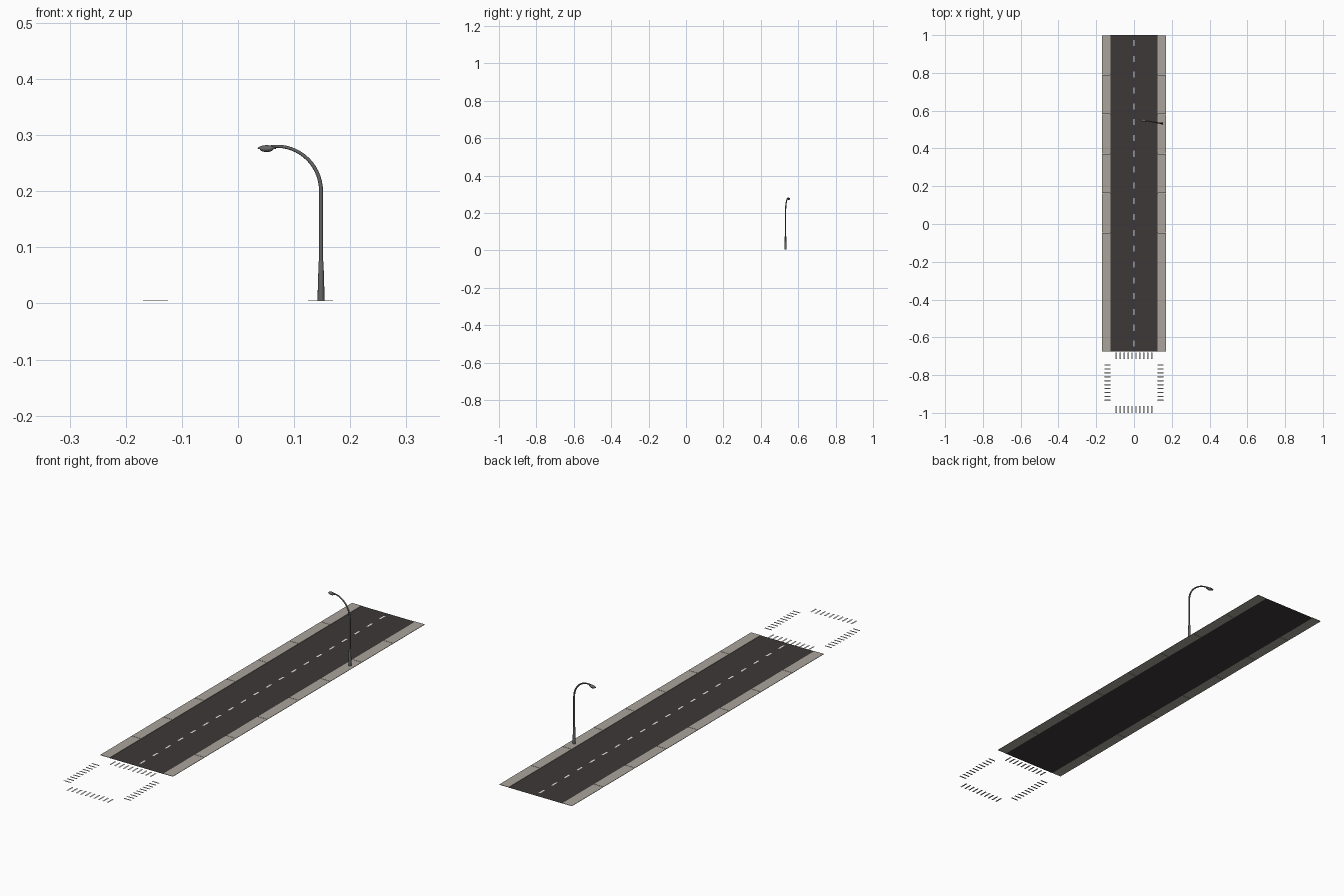
import bpy, bmesh, math
from mathutils import Matrix, Vector

if "Cube" in bpy.data.objects:
    bpy.data.objects.remove(bpy.data.objects["Cube"])


def material(name, rgb):
    m = bpy.data.materials.new(name)
    m.diffuse_color = (*rgb, 1)
    m.use_nodes = True
    m.node_tree.nodes["Principled BSDF"].inputs["Base Color"].default_value = m.diffuse_color
    return m


ASPHALT = material("asphalt", (0.048, 0.040, 0.040))
PAVING = material("paving", (0.40, 0.37, 0.33))
PAINT = material("white paint", (0.80, 0.80, 0.78))
METAL = material("lamp metal", (0.13, 0.125, 0.13))


def finish(name, bm, mat, smooth=False):
    me = bpy.data.meshes.new(name)
    bm.to_mesh(me)
    bm.free()
    me.materials.append(mat)
    ob = bpy.data.objects.new(name, me)
    bpy.context.collection.objects.link(ob)
    if smooth:
        bpy.context.view_layer.objects.active = ob
        ob.select_set(True)
        bpy.ops.object.shade_smooth_by_angle(angle=math.radians(40))
        ob.select_set(False)
    return ob


def plate(bm, x, y, z, w, d):
    """Flat upward-facing rectangle centred at x, y."""
    bmesh.ops.create_grid(bm, x_segments=1, y_segments=1, size=0.5,
                          matrix=Matrix.Translation((x, y, z)) @ Matrix.Diagonal((w, d, 1, 1)))


Y0, Y1 = -0.675, 1.0
LENGTH, MID = Y1 - Y0, (Y0 + Y1) / 2

# Road surface
bm = bmesh.new()
plate(bm, 0, MID, 0.004, 0.252, LENGTH)
finish("road", bm, ASPHALT)

# Dashed centre line
bm = bmesh.new()
step = LENGTH / 20
for i in range(20):
    plate(bm, 0, Y0 + (i + 0.5) * step, 0.0047, 0.007, 0.032)
finish("centre_dashes", bm, PAINT)

# Sidewalks made of long thin slabs
tile = LENGTH / 8
for side, name in ((-1, "left_sidewalk"), (1, "right_sidewalk")):
    bm = bmesh.new()
    for i in range(8):
        bmesh.ops.create_cube(bm, size=1, matrix=Matrix.Translation(
            (side * 0.147, Y0 + (i + 0.5) * tile, 0.0047))
            @ Matrix.Diagonal((0.044, tile - 0.0015, 0.0016, 1)))
    finish(name, bm, PAVING)

# Four zebra crossings around the junction
CY = -0.84
bm = bmesh.new()
for i in range(10):
    t = (i - 4.5) * 0.0208
    for s in (-1, 1):
        plate(bm, t, CY + s * 0.142, 0, 0.007, 0.036)
        plate(bm, s * 0.14, CY + t, 0, 0.033, 0.007)
finish("crosswalk_stripes", bm, PAINT)

# Street lamp: local x runs along the arm, placed on the right sidewalk
PLACE = Matrix.Translation((0.148, 0.532, 0)) @ Matrix.Rotation(math.atan2(0.019, -0.112), 4, 'Z')


def tube(name, pts, sides=12):
    """Sweep of rings through (x, z, radius) points in the local xz plane."""
    bm = bmesh.new()
    rings = []
    for i, (x, z, r) in enumerate(pts):
        a, b = pts[max(i - 1, 0)], pts[min(i + 1, len(pts) - 1)]
        t = Vector((b[0] - a[0], 0, b[1] - a[1])).normalized()
        n = Vector((t.z, 0, -t.x))
        ring = []
        for k in range(sides):
            u = 2 * math.pi * k / sides
            ring.append(bm.verts.new(Vector((x, 0, z)) + n * r * math.cos(u)
                                     + Vector((0, r * math.sin(u), 0))))
        rings.append(ring)
    for p, q in zip(rings, rings[1:]):
        for k in range(sides):
            j = (k + 1) % sides
            bm.faces.new((p[k], p[j], q[j], q[k]))
    bm.faces.new(rings[0][::-1])
    bm.faces.new(rings[-1])
    bmesh.ops.recalc_face_normals(bm, faces=bm.faces)
    bm.transform(PLACE)
    return finish(name, bm, METAL, True)


tube("lamp_base", [(0, 0.005, 0.0064), (0, 0.03, 0.0058), (0, 0.074, 0.0044), (0, 0.076, 0.0034)])
arc = [(0.08 * (1 - math.cos(a)), 0.2 + 0.08 * math.sin(a), 0.0036 - 0.0009 * a / 1.57)
       for a in (math.pi / 2 * k / 14 for k in range(15))]
tube("lamp_pole", [(0, 0.07, 0.0036), (0, 0.13, 0.0036)] + arc + [(0.09, 0.28, 0.0027)])


def dome(name, x, z, sx, sy, sz, keep):
    """Half ellipsoid; keep is 1 for the upper half, -1 for the lower."""
    bm = bmesh.new()
    bmesh.ops.create_uvsphere(bm, u_segments=20, v_segments=12, radius=1)
    cut = bmesh.ops.bisect_plane(bm, geom=bm.verts[:] + bm.edges[:] + bm.faces[:],
                                 plane_co=(0, 0, 0), plane_no=(0, 0, -keep), clear_outer=True)
    bmesh.ops.holes_fill(bm, edges=[e for e in bm.edges if e.is_boundary])
    bm.transform(PLACE @ Matrix.Translation((x, 0, z)) @ Matrix.Diagonal((sx, sy, sz, 1)))
    finish(name, bm, METAL, True)


# Lamp head housing and the bowl below it
dome("lamp_housing", 0.098, 0.2755, 0.0165, 0.008, 0.0065, 1)
dome("lamp_bowl", 0.0985, 0.2757, 0.0125, 0.0065, 0.006, -1)
